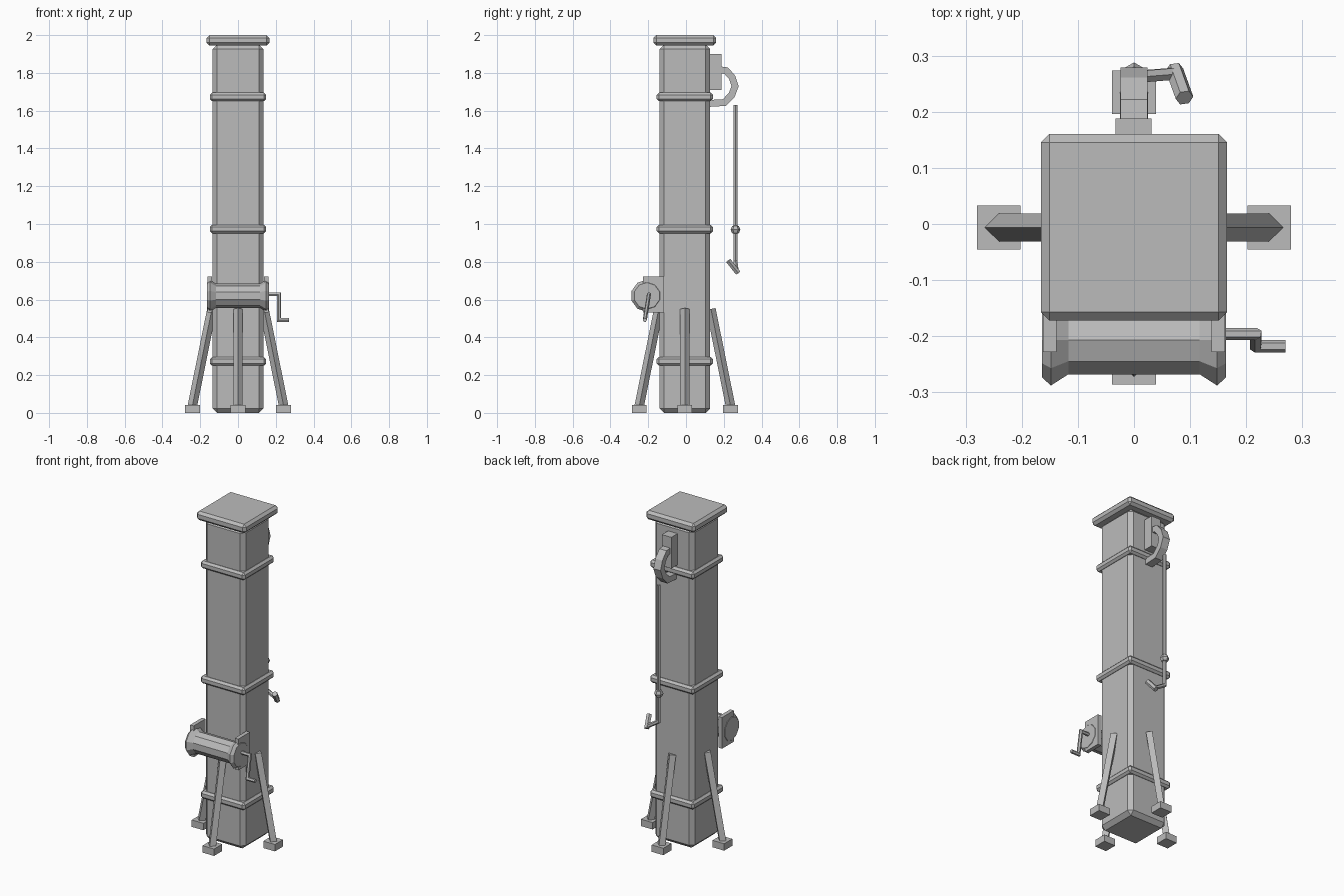
import bpy, bmesh, math
from mathutils import Vector

cube = bpy.data.objects.get("Cube")
if cube:
    bpy.data.objects.remove(cube, do_unlink=True)

grey = bpy.data.materials.new("plain grey")
grey.use_nodes = True
colour = (0.5, 0.5, 0.5, 1)
grey.diffuse_color = colour
grey.node_tree.nodes["Principled BSDF"].inputs["Base Color"].default_value = colour

CY = -0.006  # depth of the column axis


def finish(name, bm):
    bmesh.ops.recalc_face_normals(bm, faces=bm.faces)
    mesh = bpy.data.meshes.new(name)
    bm.to_mesh(mesh)
    bm.free()
    mesh.materials.append(grey)
    obj = bpy.data.objects.new(name, mesh)
    bpy.context.collection.objects.link(obj)
    return obj


def box(name, low, high, chamfer=0):
    bm = bmesh.new()
    bmesh.ops.create_cube(bm, size=1)
    low, high = Vector(low), Vector(high)
    for v in bm.verts:
        v.co = (low + high) / 2 + v.co * (high - low)
    if chamfer:
        bmesh.ops.bevel(bm, geom=bm.edges[:], offset=chamfer, segments=1, affect='EDGES')
    return finish(name, bm)


def square_block(name, half, z0, z1, chamfer):
    return box(name, (-half, CY - half, z0), (half, CY + half, z1), chamfer)


def ngon(sides, radius):
    turns = [math.tau * i / sides for i in range(sides)]
    return [(radius * math.cos(a), radius * math.sin(a)) for a in turns]


def skin(bm, rings):
    loops = [[bm.verts.new(p) for p in ring] for ring in rings]
    n = len(loops[0])
    for a, b in zip(loops, loops[1:]):
        for i in range(n):
            j = (i + 1) % n
            bm.faces.new((a[i], a[j], b[j], b[i]))
    bm.faces.new(loops[0])
    bm.faces.new(loops[-1])


def sweep(name, path, section, side):
    """Sweep a section along a path with mitred corners."""
    pts = [Vector(p) for p in path]
    dirs = [(b - a).normalized() for a, b in zip(pts, pts[1:])]
    v = dirs[0].cross(Vector(side)).normalized()
    u = v.cross(dirs[0])
    rings = [[pts[0] + u * s + v * t for s, t in section]]
    for i, d in enumerate(dirs):
        nxt = dirs[min(i + 1, len(dirs) - 1)]
        normal = d + nxt
        rings.append([p + d * ((pts[i + 1] - p).dot(normal) / d.dot(normal))
                      for p in rings[-1]])
    bm = bmesh.new()
    skin(bm, rings)
    return finish(name, bm)


# Column with its bands and cap
square_block("column", 0.134, 0, 1.95, 0.024)
square_block("cap", 0.166, 1.945, 2.0, 0.015)
for label, z in (("lower", 0.25), ("middle", 0.95), ("upper", 1.65)):
    square_block(label + "_band", 0.149, z, z + 0.046, 0.012)

# Four splayed legs with square feet
for label, dx, dy in (("front", 0, -1), ("back", 0, 1), ("left", 1, 0), ("right", -1, 0)):
    out = Vector((dx, dy, 0))
    base = Vector((0, CY, 0))
    sweep(label + "_leg",
          [base + out * 0.243 + Vector((0, 0, 0.03)), base + out * 0.138 + Vector((0, 0, 0.55))],
          ngon(4, 0.025), (-dy, dx, 0))
    foot = base + out * 0.241
    box(label + "_foot", foot - Vector((0.039, 0.039, 0)), foot + Vector((0.039, 0.039, 0.042)))

# Winch drum with flared flanges
bm = bmesh.new()
profile = [(0.164, 0.07), (0.148, 0.085), (0.117, 0.064)]
stations = [(-x, r) for x, r in profile] + [(x, r) for x, r in reversed(profile)]
skin(bm, [[Vector((x, -0.207 + b, 0.62 + a)) for a, b in ngon(10, r)] for x, r in stations])
finish("winch_drum", bm)

# Winch side brackets
for label, s in (("left", 1), ("right", -1)):
    box(label + "_winch_bracket",
        (s * 0.15 - 0.012, -0.228, 0.532), (s * 0.15 + 0.012, -0.116, 0.722))

# Winch crank
sweep("winch_crank",
      [(0.15, -0.196, 0.628), (0.217, -0.196, 0.628), (0.217, -0.218, 0.492), (0.27, -0.218, 0.492)],
      ngon(6, 0.011), (0, 1, 0))

# Rear mounting block and curved hook
box("hook_block", (-0.033, 0.12, 1.71), (0.031, 0.188, 1.9))
w, h = 0.024, 0.018
sweep("hook",
      [(0, 0.17, 1.817), (0, 0.213, 1.812), (0, 0.245, 1.775), (0, 0.26, 1.73),
       (0, 0.242, 1.683), (0, 0.203, 1.643), (0, 0.12, 1.638)],
      [(-w, -h), (w, -h), (w, h), (-w, h)], (1, 0, 0))

# Hanging rod, joint and hand crank
sweep("hanging_rod", [(0, 0.262, 1.63), (0, 0.262, 0.97)], ngon(6, 0.011), (1, 0, 0))
bm = bmesh.new()
bmesh.ops.create_uvsphere(bm, u_segments=6, v_segments=4, radius=0.026)
for v in bm.verts:
    v.co += Vector((0, 0.262, 0.97))
finish("rod_joint", bm)
sweep("rod_crank", [(0, 0.262, 0.97), (0, 0.262, 0.80), (0.075, 0.268, 0.752)],
      ngon(6, 0.012), (1, 0, 0))
sweep("rod_grip", [(0.072, 0.275, 0.742), (0.09, 0.225, 0.805)], ngon(6, 0.016), (1, 0, 0))
